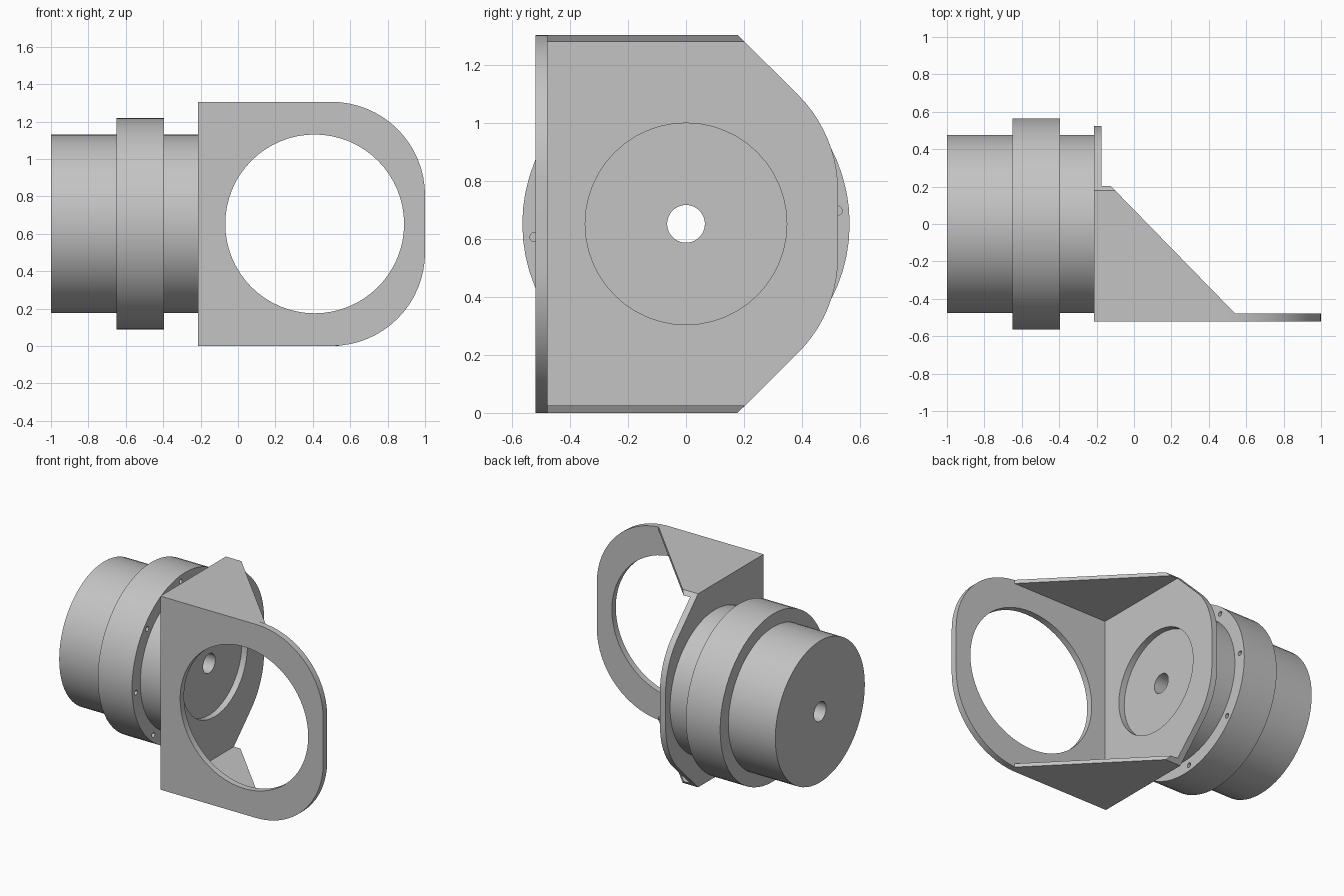
import bpy
import bmesh
from math import sin, cos, pi, radians
from mathutils import Matrix, Vector

if "Cube" in bpy.data.objects:
    bpy.data.objects.remove(bpy.data.objects["Cube"], do_unlink=True)

H = 1.305            # bracket height
MID = H / 2          # axis height
LEFT, FRONT = -0.215, -0.52   # outer faces of the two plates
T = 0.042            # plate thickness

grey = bpy.data.materials.new("plain grey")
grey.use_nodes = True
grey.diffuse_color = (0.55, 0.55, 0.55, 1)
grey.node_tree.nodes["Principled BSDF"].inputs["Base Color"].default_value = grey.diffuse_color


def add_object(name, bm):
    bmesh.ops.recalc_face_normals(bm, faces=bm.faces)
    mesh = bpy.data.meshes.new(name)
    bm.to_mesh(mesh)
    bm.free()
    mesh.materials.append(grey)
    obj = bpy.data.objects.new(name, mesh)
    bpy.context.collection.objects.link(obj)
    return obj


def activate(obj):
    bpy.ops.object.select_all(action='DESELECT')
    obj.select_set(True)
    bpy.context.view_layer.objects.active = obj


def smooth(obj):
    activate(obj)
    bpy.ops.object.shade_smooth_by_angle(angle=radians(30))


def prism(name, points, offset):
    """Extrude a planar outline along an offset."""
    bm = bmesh.new()
    face = bm.faces.new([bm.verts.new(p) for p in points])
    ext = bmesh.ops.extrude_face_region(bm, geom=[face], use_keep_orig=True)
    verts = [g for g in ext["geom"] if isinstance(g, bmesh.types.BMVert)]
    bmesh.ops.translate(bm, verts=verts, vec=offset)
    return add_object(name, bm)


def cylinders(name, centres, radius, depth, axis, segments):
    bm = bmesh.new()
    turn = Vector((0, 0, 1)).rotation_difference(Vector(axis)).to_matrix().to_4x4()
    for c in centres:
        bmesh.ops.create_cone(bm, cap_ends=True, segments=segments, radius1=radius,
                              radius2=radius, depth=depth,
                              matrix=Matrix.Translation(c) @ turn)
    return add_object(name, bm)


def cut(obj, cutter):
    mod = obj.modifiers.new("cut", 'BOOLEAN')
    mod.operation, mod.solver, mod.object = 'DIFFERENCE', 'EXACT', cutter
    activate(obj)
    bpy.ops.object.modifier_apply(modifier=mod.name)
    bpy.data.objects.remove(cutter, do_unlink=True)


def arc(cu, cv, r, start, end, n):
    angles = [radians(start + (end - start) * i / n) for i in range(n + 1)]
    return [(cu + r * cos(a), cv + r * sin(a)) for a in angles]


# Stepped round body with a flange and a bore, turned about the x axis
profile = [(-1, 0.065), (-1, 0.477), (-0.65, 0.477), (-0.65, 0.565),
           (-0.395, 0.565), (-0.395, 0.477), (LEFT, 0.477), (LEFT, 0.065)]
bm = bmesh.new()
ring = [bm.verts.new((x, 0, MID + r)) for x, r in profile]
edges = [bm.edges.new((ring[i - 1], ring[i])) for i in range(len(ring))]
bmesh.ops.spin(bm, geom=ring + edges, cent=(0, 0, MID), axis=(1, 0, 0),
               angle=2 * pi, steps=64, use_merge=True)
bmesh.ops.remove_doubles(bm, verts=bm.verts, dist=1e-4)
body = add_object("flanged_body", bm)

# Eight blind screw holes in the flange
angles = [radians(5 + 45 * i) for i in range(8)]
spots = [(-0.395, 0.525 * cos(a), MID + 0.525 * sin(a)) for a in angles]
cut(body, cylinders("screw_hole_cutter", spots, 0.016, 0.12, (1, 0, 0), 16))
smooth(body)

# Front plate with rounded outer corners and a large round opening
half = arc(0.5, H - 0.5, 0.5, 0, 90, 16) + [(LEFT, H)]
outline = half + [(x, H - z) for x, z in reversed(half)]
front_plate = prism("front_ring_plate", [(x, FRONT, z) for x, z in outline], (0, T, 0))
cut(front_plate, cylinders("opening_cutter", [(0.41, FRONT, MID)], 0.478, 0.3, (0, 1, 0), 64))
smooth(front_plate)

# Mounting plate with sloped corners blending into arcs
half = arc(0.055, 0.765, 0.47, 0, 45, 10) + [(0.178, H), (FRONT + T, H)]
outline = half + [(y, H - z) for y, z in reversed(half)]
side_plate = prism("mounting_plate", [(LEFT, y, z) for y, z in outline], (T, 0, 0))
cut(side_plate, cylinders("recess_cutter", [(LEFT + T / 2, 0, MID)], 0.348, 0.2, (1, 0, 0), 48))
smooth(side_plate)


# Triangular gussets, with the rear edge sloped like the mounting plate
def gusset(name, z_out, z_in):
    bm = bmesh.new()
    loops = []
    for z, rear in ((z_out, 0.178), (z_in, 0.203)):
        pts = [(LEFT + T, FRONT + T), (0.54, FRONT + T),
               (0.54 - (rear - FRONT - T) * 0.975, rear), (LEFT + T, rear)]
        loops.append([bm.verts.new((x, y, z)) for x, y in pts])
    a, b = loops
    bm.faces.new(a)
    bm.faces.new(b)
    for i in range(4):
        bm.faces.new((a[i - 1], a[i], b[i], b[i - 1]))
    add_object(name, bm)


gusset("top_gusset", H, H - 0.025)
gusset("bottom_gusset", 0, 0.025)
